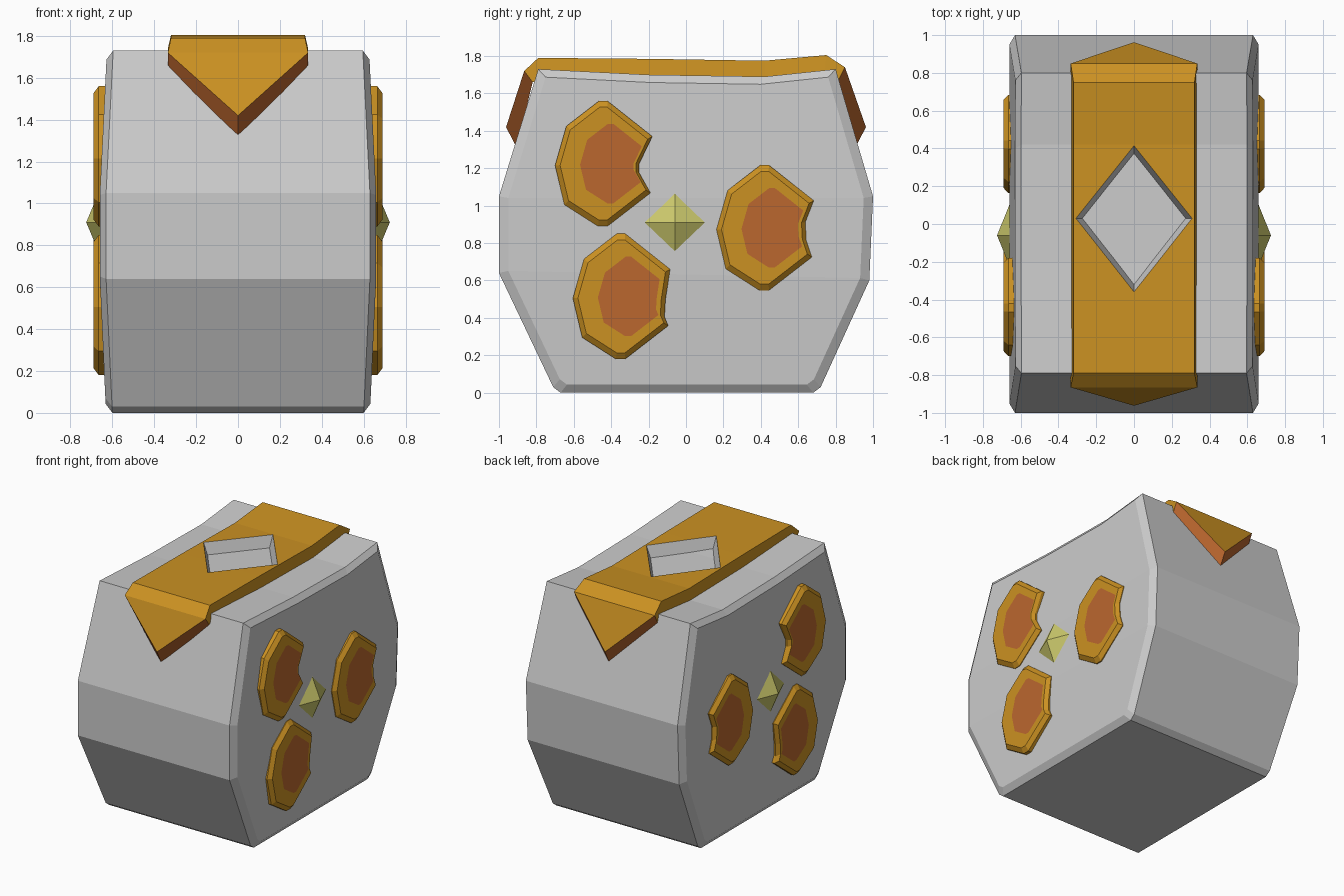
import bpy
import bmesh

if "Cube" in bpy.data.objects:
    bpy.data.objects.remove(bpy.data.objects["Cube"], do_unlink=True)


def material(name, r, g, b):
    mat = bpy.data.materials.new(name)
    mat.use_nodes = True
    mat.diffuse_color = (r, g, b, 1)
    mat.node_tree.nodes["Principled BSDF"].inputs["Base Color"].default_value = (r, g, b, 1)
    return mat


GREY = material("stone_grey", 0.60, 0.60, 0.60)
GOLD = material("gold", 0.60, 0.285, 0.016)
RUST = material("rust_orange", 0.50, 0.135, 0.028)
LIME = material("pale_yellow", 0.60, 0.58, 0.15)


def loft(name, rings, caps, mats, paint=None):
    """Join closed rings of points with quads, then add caps as index lists (ring, indices)."""
    bm = bmesh.new()
    loops = [[bm.verts.new(p) for p in ring] for ring in rings]
    n = len(rings[0])
    for k, (a, b) in enumerate(zip(loops, loops[1:])):
        for i in range(n):
            j = (i + 1) % n
            face = bm.faces.new((a[i], a[j], b[j], b[i]))
            face.material_index = paint(k, i) if paint else 0
    for ring, indices, mat in caps:
        bm.faces.new([loops[ring][i] for i in indices]).material_index = mat
    bmesh.ops.recalc_face_normals(bm, faces=bm.faces)
    mesh = bpy.data.meshes.new(name)
    bm.to_mesh(mesh)
    bm.free()
    for m in mats:
        mesh.materials.append(m)
    obj = bpy.data.objects.new(name, mesh)
    bpy.context.collection.objects.link(obj)
    return obj


# Body: faceted side profile, slightly bulging flanks, chamfered rims
outline = [(-0.67, 0), (-0.71, 0.03), (-1, 0.64), (-1, 1.05), (-0.79, 1.73), (-0.2, 1.70),
           (0.42, 1.69), (0.8, 1.73), (1, 1.05), (0.98, 0.6), (0.72, 0.03), (0.68, 0)]


def flank(z):
    if z < 0.62:
        return 0.63 + 0.03 * z / 0.62
    return 0.66 - max(0, z - 1.05) * 0.05


def rim(side):
    return [(side * (flank(z) - 0.03), y, z) for y, z in outline]


def inset(side):
    pts = [(y * 0.95, 0.87 + (z - 0.87) * 0.95) for y, z in outline]
    return [(side * flank(z), y, z) for y, z in pts]


caps = []
for ring in (0, 3):
    caps += [(ring, [0, 1, 10, 11], 0), (ring, [1, 2, 9, 10], 0),
             (ring, [2, 3, 8, 9], 0), (ring, range(3, 9), 0)]
loft("body", [inset(-1), rim(-1), rim(1), inset(1)], caps, [GREY])

# Strap: runs over the top and ends in a pointed flap at front and back
stations = [(-0.865, 1.72, -0.82, 1.66), (-0.79, 1.79, -0.76, 1.68), (-0.2, 1.785, -0.2, 1.66),
            (0.42, 1.775, 0.42, 1.65), (0.75, 1.805, 0.74, 1.68), (0.85, 1.74, 0.81, 1.66)]
sections = []
for k, (y, z, low_y, low_z) in enumerate(stations):
    w = 0.335 if k in (0, 5) else 0.32
    sections.append([(-w, y, z), (w, y, z), (0.335, low_y, low_z), (-0.335, low_y, low_z)])
strap = loft("strap", sections, [], [GOLD, RUST, GREY])
bm = bmesh.new()
bm.from_mesh(strap.data)
bm.verts.ensure_lookup_table()
for start, y in ((0, -1), (20, 1)):
    a, b, c, d = bm.verts[start:start + 4]
    tip = bm.verts.new((0, y * 0.962, 1.42))
    heel = bm.verts.new((0, y * 0.905, 1.31))
    bm.faces.new((a, b, tip))
    bm.faces.new((d, c, heel))
    for upper, lower in ((a, d), (b, c)):
        bm.faces.new((upper, tip, heel, lower)).material_index = 1
bmesh.ops.recalc_face_normals(bm, faces=bm.faces)
bm.to_mesh(strap.data)
bm.free()


# Diamond window cut through the strap, with sloped grey walls
def diamond(rx, ry, z):
    return [(rx, 0.03, z), (0, 0.03 + ry, z), (-rx, 0.03, z), (0, 0.03 - ry, z)]


cutter = loft("window_cutter", [diamond(0.235, 0.30, 1.6), diamond(0.335, 0.42, 1.85)],
              [(0, range(4), 0), (1, range(4), 0)], [])
cutter.hide_render = True
cut = strap.modifiers.new("window", "BOOLEAN")
cut.operation = "DIFFERENCE"
cut.solver = "EXACT"
cut.object = cutter
bpy.context.view_layer.objects.active = strap
bpy.ops.object.modifier_apply(modifier=cut.name)
bpy.data.objects.remove(cutter, do_unlink=True)
for face in strap.data.polygons:
    if abs(face.normal.z) < 0.8 and abs(face.center.x) < 0.3 and abs(face.center.y) < 0.5:
        face.material_index = 2


# Notched side pads with a chamfered gold border and rust centre
def pad(name, side, cy, cz, notch):
    shape = [(0.01, 0.335), (0.25, 0.145)] + notch + [
        (0.24, -0.157), (0.01, -0.335), (-0.04, -0.335), (-0.22, -0.22),
        (-0.27, -0.01), (-0.21, 0.2), (-0.035, 0.335)]

    def ring(x, scale, shift):
        return [(side * x, cy + y * scale + shift, cz + z * scale) for y, z in shape]

    rings = [ring(0.58, 1, 0), ring(0.665, 1, 0), ring(0.69, 0.9, 0), ring(0.69, 0.635, 0.035)]
    n = len(shape)
    loft(name, rings, [(0, range(n), 0), (3, range(n), 1)], [GOLD, RUST])


for side, label in ((1, "left"), (-1, "right")):
    pad(label + "_upper_front_pad", side, -0.43, 1.225, [(0.18, 0), (0.18, -0.05)])
    pad(label + "_lower_front_pad", side, -0.335, 0.515, [(0.225, -0.02), (0.22, -0.11)])
    pad(label + "_rear_pad", side, 0.433, 0.882, [(0.205, 0.03), (0.21, -0.07)])

    # Pyramid gem between the pads
    base = [(side * 0.64, -0.06 + y, 0.91 + z)
            for y, z in ((0.21, 0), (0, 0.2), (-0.21, 0), (0, -0.2))]
    gem = loft(label + "_gem", [base], [(0, range(4), 0)], [LIME])
    bm = bmesh.new()
    bm.from_mesh(gem.data)
    apex = bm.verts.new((side * 0.725, -0.06, 0.91))
    bm.verts.ensure_lookup_table()
    for i in range(4):
        bm.faces.new((bm.verts[i], bm.verts[(i + 1) % 4], apex))
    bmesh.ops.recalc_face_normals(bm, faces=bm.faces)
    bm.to_mesh(gem.data)
    bm.free()
